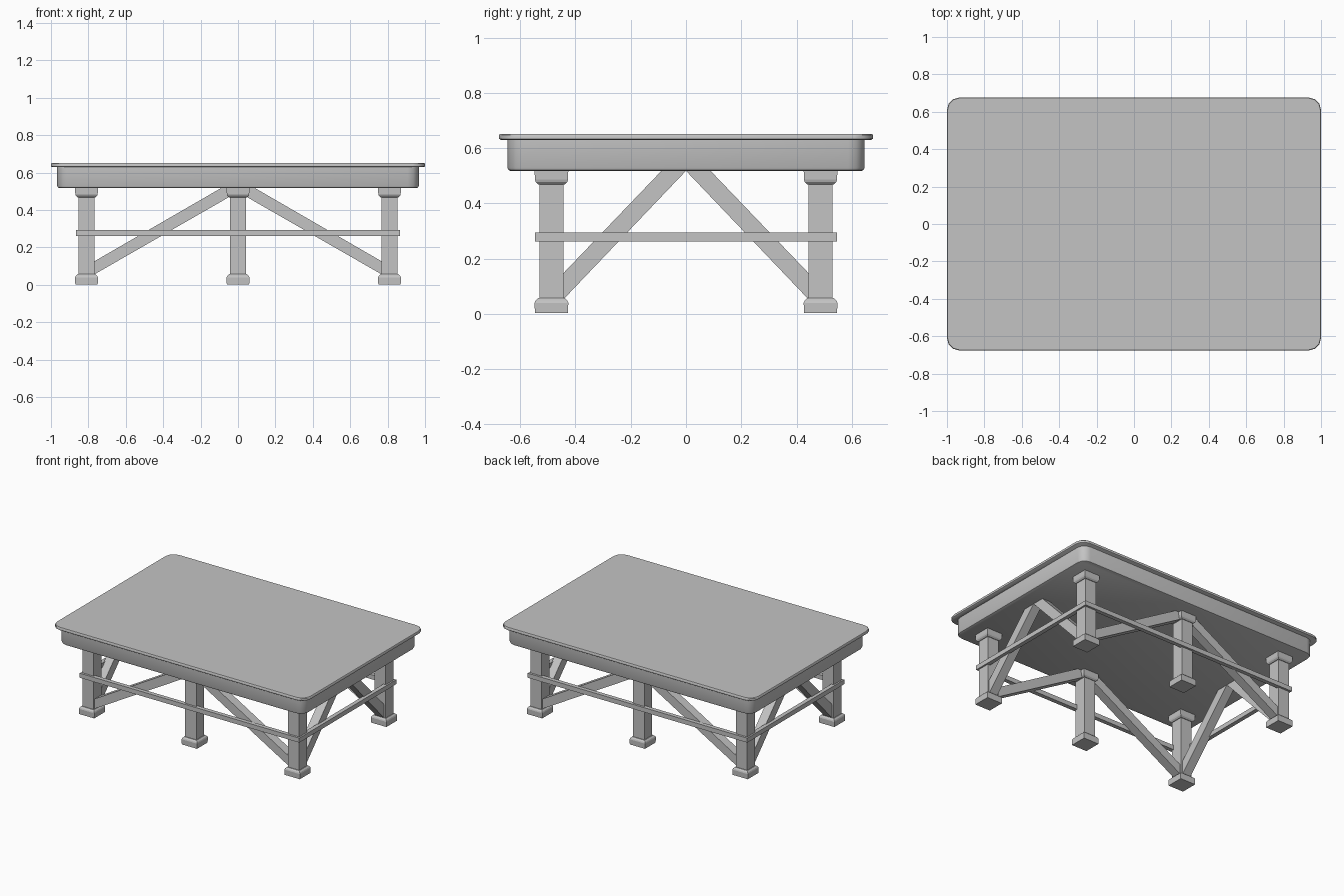
import bpy, bmesh, math

if "Cube" in bpy.data.objects:
    bpy.data.objects.remove(bpy.data.objects["Cube"], do_unlink=True)

grey = bpy.data.materials.new("plain_grey")
grey.use_nodes = True
colour = (0.55, 0.55, 0.55, 1)
grey.diffuse_color = colour
grey.node_tree.nodes["Principled BSDF"].inputs["Base Color"].default_value = colour

LEG_X, LEG_Y, HALF = 0.81, 0.487, 0.044
UNDER = 0.518          # underside of the apron


def finish(name, bm, smooth=False):
    bmesh.ops.recalc_face_normals(bm, faces=bm.faces)
    mesh = bpy.data.meshes.new(name)
    bm.to_mesh(mesh)
    bm.free()
    obj = bpy.data.objects.new(name, mesh)
    bpy.context.collection.objects.link(obj)
    mesh.materials.append(grey)
    if smooth:
        bpy.ops.object.select_all(action='DESELECT')
        obj.select_set(True)
        bpy.context.view_layer.objects.active = obj
        bpy.ops.object.shade_smooth_by_angle(angle=math.radians(38))
    return obj


def outline(hx, hy, r, steps=3):
    """Rectangle outline with rounded corners."""
    if r == 0:
        return [(hx, hy), (-hx, hy), (-hx, -hy), (hx, -hy)]
    pts = []
    for i, (sx, sy) in enumerate([(1, 1), (-1, 1), (-1, -1), (1, -1)]):
        for k in range(steps + 1):
            a = math.pi / 2 * (i + k / steps)
            pts.append((sx * (hx - r) + r * math.cos(a), sy * (hy - r) + r * math.sin(a)))
    return pts


def stack(name, levels, x=0, y=0, smooth=False):
    """Loft rectangles given as (z, half width, half depth, corner radius)."""
    bm = bmesh.new()
    rings = [[bm.verts.new((x + px, y + py, z)) for px, py in outline(hx, hy, r)]
             for z, hx, hy, r in levels]
    for low, high in zip(rings, rings[1:]):
        n = len(low)
        for i in range(n):
            j = (i + 1) % n
            bm.faces.new((low[i], low[j], high[j], high[i]))
    bm.faces.new(rings[0])
    bm.faces.new(rings[-1])
    return finish(name, bm, smooth)


def brace(name, profile, along_x, offset, sign, half=0.032):
    """Extrude a side profile (run, height) into a diagonal timber."""
    bm = bmesh.new()
    sides = []
    for d in (offset - half, offset + half):
        sides.append([bm.verts.new((sign * u, d, z) if along_x else (d, sign * u, z))
                      for u, z in profile])
    for i in range(len(profile)):
        j = (i + 1) % len(profile)
        bm.faces.new((sides[0][i], sides[0][j], sides[1][j], sides[1][i]))
    for side in sides:
        bm.faces.new(side)
    return finish(name, bm)


# Table top and the apron beneath it
stack("table_top", [(0.63, 0.995, 0.671, 0.063), (0.634, 1, 0.676, 0.066),
                    (0.648, 1, 0.676, 0.066), (0.652, 0.997, 0.673, 0.064)], smooth=True)
stack("apron", [(UNDER, 0.957, 0.637, 0.05), (0.521, 0.963, 0.643, 0.056),
                (0.53, 0.967, 0.647, 0.06), (0.632, 0.967, 0.647, 0.06)], smooth=True)

# Six legs, each with a foot and a capital
for y, depth in ((-LEG_Y, "front"), (LEG_Y, "back")):
    for x, side in ((-LEG_X, "right"), (0, "middle"), (LEG_X, "left")):
        tag = f"{depth}_{side}"
        stack(f"{tag}_leg", [(0.03, HALF, HALF, 0), (0.51, HALF, HALF, 0)], x, y)
        stack(f"{tag}_foot", [(z, h, h, 0) for z, h in
                              ((0.003, 0.06), (0.04, 0.061), (0.048, 0.058), (0.057, 0.049))], x, y)
        stack(f"{tag}_capital", [(z, h, h, 0) for z, h in
                                 ((0.468, 0.048), (0.477, 0.057), (0.487, 0.06), (0.52, 0.061))], x, y)

# Diagonal braces running from the corner feet up to the apron
long_profile = [(0.775, 0.052), (0, 0.497), (0, 0.522), (0.083, 0.522), (0.775, 0.122)]
short_profile = [(0.45, 0.046), (0, UNDER), (0.085, 0.522), (0.45, 0.141)]
for s in (-1, 1):
    for end in (-1, 1):
        brace(f"{'back' if s > 0 else 'front'}_brace_{'left' if end > 0 else 'right'}",
              long_profile, True, s * LEG_Y, end)
        brace(f"{'left' if s > 0 else 'right'}_brace_{'back' if end > 0 else 'front'}",
              short_profile, False, s * LEG_X, end)

# Thin rails around the outside of the legs
RAIL_X, RAIL_Y, T = 0.865, 0.546, 0.015
for s in (-1, 1):
    stack(f"{'back' if s > 0 else 'front'}_rail",
          [(0.262, RAIL_X, T, 0), (0.294, RAIL_X, T, 0)], 0, s * (RAIL_Y - T))
    stack(f"{'left' if s > 0 else 'right'}_rail",
          [(0.262, T, RAIL_Y - 2 * T, 0), (0.294, T, RAIL_Y - 2 * T, 0)], s * (RAIL_X - T), 0)
